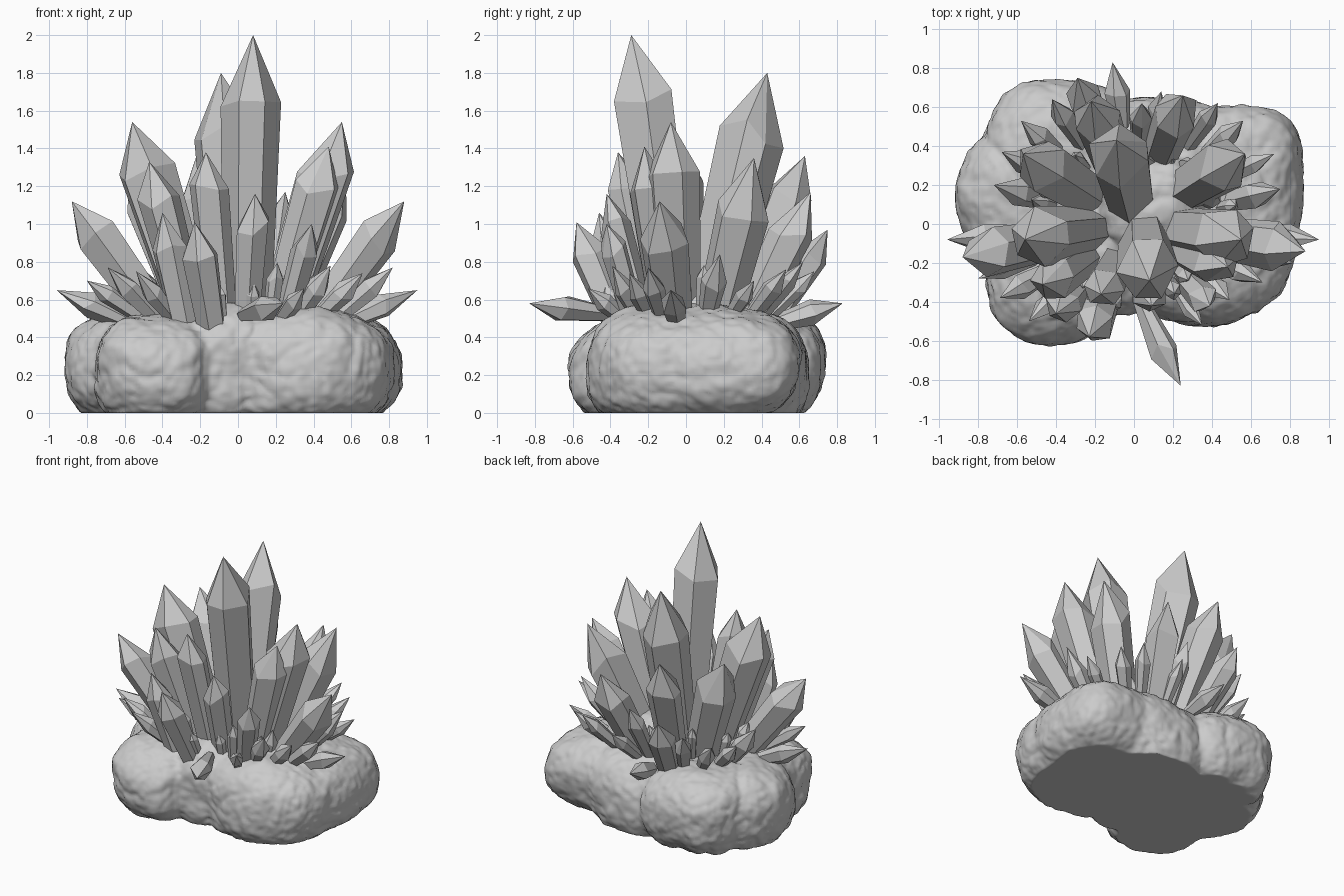
import bpy, bmesh, math, random
from mathutils import Vector, noise

random.seed(7)


def new_object(name, bm):
    mesh = bpy.data.meshes.new(name)
    bm.to_mesh(mesh)
    bm.free()
    obj = bpy.data.objects.new(name, mesh)
    bpy.context.collection.objects.link(obj)
    return obj


# Rock base: overlapping boulders fused by a voxel remesh, then roughened
# centre x, y, z, half sizes x, y, z
lumps = [
    (-0.43, -0.20, 0.22, 0.34, 0.40, 0.31),
    (-0.53, 0.14, 0.23, 0.37, 0.40, 0.30),
    (-0.38, 0.32, 0.25, 0.41, 0.42, 0.31),
    (0.35, -0.10, 0.23, 0.47, 0.42, 0.33),
    (0.48, 0.16, 0.24, 0.37, 0.43, 0.31),
    (0.12, 0.26, 0.22, 0.42, 0.38, 0.34),
    (0.61, 0.28, 0.25, 0.24, 0.30, 0.26),
    (-0.08, -0.12, 0.24, 0.30, 0.36, 0.34),
    (0.08, 0.12, 0.40, 0.28, 0.28, 0.34),
]
bm = bmesh.new()
for cx, cy, cz, hx, hy, hz in lumps:
    ball = bmesh.ops.create_icosphere(bm, subdivisions=4, radius=1)
    for v in ball["verts"]:
        d = v.co
        k = sum(abs(c) ** 2.5 for c in d) ** (-1 / 2.5)
        v.co = Vector((cx + d.x * k * hx, cy + d.y * k * hy, cz + d.z * k * hz))
rock = new_object("rock_base", bm)
bpy.context.view_layer.objects.active = rock
rock.select_set(True)
remesh = rock.modifiers.new("fuse", 'REMESH')
remesh.mode = 'VOXEL'
remesh.voxel_size = 0.016
smooth = rock.modifiers.new("soften", 'SMOOTH')
smooth.iterations = 6
for m in ("fuse", "soften"):
    bpy.ops.object.modifier_apply(modifier=m)

bm = bmesh.new()
bm.from_mesh(rock.data)
bm.normal_update()
moved = []
for v in bm.verts:
    p = v.co
    warp = p + 0.10 * noise.noise_vector(p * 2.5)
    # broad chipped steps, fine fracture lines and grain
    chip = noise.noise(warp * 5)
    h = 0.035 * noise.noise(p * 2.6) + 0.022 * (abs(chip) - 0.25)
    h += 0.012 * abs(noise.noise(warp * 11)) + 0.006 * noise.noise(p * 24)
    moved.append(p + v.normal * h)
for v, p in zip(bm.verts, moved):
    v.co = (p.x, p.y, max(p.z, 0))
bm.to_mesh(rock.data)
bm.free()
bpy.ops.object.shade_smooth()


# Crystals: uneven six-sided prisms widening to a pointed cap
def crystal(name, tip, base, r, foot=0.78, cap=1.9):
    tip, base = Vector(tip), Vector(base)
    axis = tip - base
    rot = axis.to_track_quat('Z', 'Y')
    length = axis.length
    cap_len = min(cap * r, length * 0.5)
    turn = random.uniform(0, math.tau)
    bm = bmesh.new()
    low, high = [], []
    for i in range(6):
        a = turn + math.tau * i / 6 + random.uniform(-0.16, 0.16)
        k = random.uniform(0.9, 1.1) * r
        out = Vector((math.cos(a), math.sin(a), 0)) * k
        low.append(bm.verts.new(base + rot @ (out * foot)))
        rise = Vector((0, 0, length - cap_len + random.uniform(-0.4, 0.4) * r))
        high.append(bm.verts.new(base + rot @ (out + rise)))
    apex = bm.verts.new(tip)
    bm.faces.new(low[::-1])
    for i in range(6):
        j = (i + 1) % 6
        bm.faces.new((low[i], low[j], high[j], high[i]))
        bm.faces.new((high[i], high[j], apex))
    return new_object(name, bm)


# Two tallest points
crystal("tall_crystal_front", (0.08, -0.29, 2.0), (0.05, -0.06, 0.4), 0.17)
crystal("tall_crystal_back", (-0.09, 0.43, 1.80), (-0.01, 0.08, 0.4), 0.17)

# Large and medium points fanning out: tip x, y, z, radius, root fraction
large = [
    (0.55, -0.08, 1.54, 0.155, 0.36), (-0.56, -0.08, 1.54, 0.155, 0.36),
    (0.57, 0.36, 1.35, 0.145, 0.38), (-0.57, 0.36, 1.35, 0.145, 0.38),
    (0.25, 0.66, 1.17, 0.12, 0.45), (-0.22, 0.63, 1.36, 0.13, 0.40),
    (0.48, -0.22, 1.41, 0.12, 0.40), (-0.47, -0.31, 1.33, 0.115, 0.48),
    (-0.17, -0.36, 1.38, 0.10, 0.48), (0.88, -0.14, 1.12, 0.125, 0.42),
    (-0.88, -0.17, 1.12, 0.125, 0.42), (-0.29, 0.75, 0.97, 0.095, 0.52),
    (-0.23, -0.58, 1.01, 0.10, 0.58), (-0.40, -0.46, 1.06, 0.09, 0.68),
    (0.09, -0.42, 1.16, 0.09, 0.50), (0.39, -0.42, 1.00, 0.075, 0.60),
]
for i, (x, y, z, r, f) in enumerate(large):
    crystal(f"large_crystal_{i + 1}", (x, y, z), (x * f, y * f, 0.42), r)

# Small points around the rim: tip x, y, z, radius
small = [
    (-0.96, -0.08, 0.65, 0.07), (0.95, -0.08, 0.65, 0.07),
    (0.82, -0.20, 0.77, 0.06), (-0.69, -0.38, 0.77, 0.06),
    (-0.54, -0.50, 0.75, 0.06), (-0.11, 0.83, 0.58, 0.07),
    (-0.68, 0.37, 0.76, 0.055), (-0.72, 0.20, 0.84, 0.07),
    (0.75, 0.18, 0.84, 0.07), (0.43, 0.62, 0.80, 0.05),
    (0.56, 0.53, 0.76, 0.055), (-0.58, 0.53, 0.78, 0.06),
    (0.35, -0.52, 0.66, 0.05), (0.49, -0.39, 0.78, 0.06),
    (0.66, -0.30, 0.74, 0.06), (0.04, 0.62, 0.95, 0.06),
    (-0.42, 0.64, 0.86, 0.06), (0.72, 0.36, 0.70, 0.05),
    (-0.80, -0.28, 0.70, 0.05), (0.14, 0.68, 0.75, 0.05),
]
for i, (x, y, z, r) in enumerate(small):
    crystal(f"small_crystal_{i + 1}", (x, y, z), (x * 0.6, y * 0.6, 0.48),
            r, 0.65, 2.6)
crystal("low_front_crystal", (0.24, -0.83, 0.58), (0.03, -0.38, 0.52), 0.075, 0.5, 2.8)

# Tiny shards filling the gaps near the roots
for i in range(26):
    a = math.tau * (i + random.uniform(-0.3, 0.3)) / 26
    reach = random.uniform(0.78, 1.0)
    x, y = 0.56 * reach * math.cos(a), 0.44 * reach * math.sin(a)
    z = random.uniform(0.66, 0.82)
    crystal(f"tiny_shard_{i + 1}", (x, y, z), (x * 0.8, y * 0.8, 0.46),
            random.uniform(0.035, 0.055), 0.8, 1.8)
